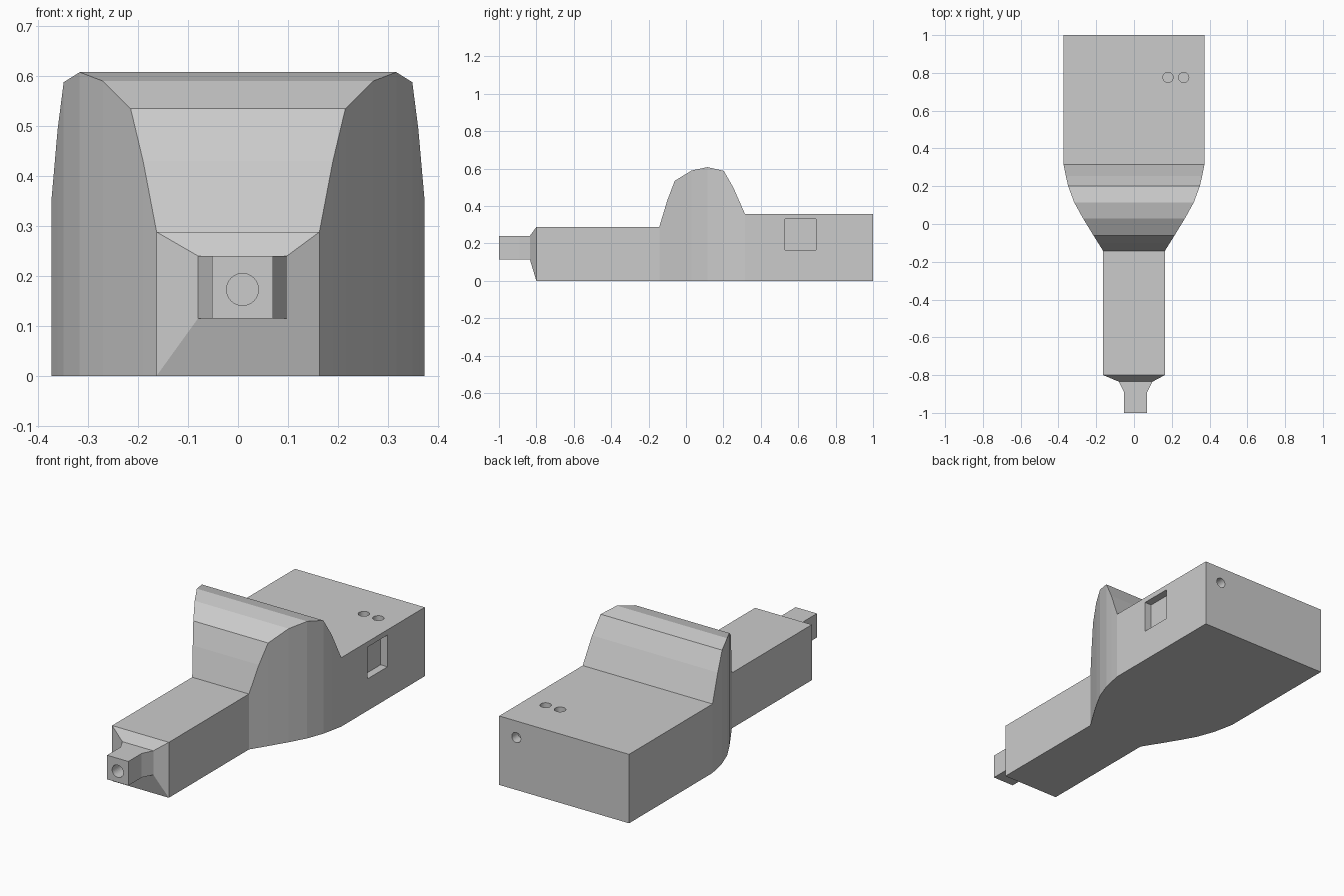
import bpy, bmesh
from mathutils import Matrix, Vector

if "Cube" in bpy.data.objects:
    bpy.data.objects.remove(bpy.data.objects["Cube"])

grey = bpy.data.materials.new("plain_grey")
grey.diffuse_color = (0.6, 0.6, 0.6, 1)
grey.use_nodes = True
grey.node_tree.nodes["Principled BSDF"].inputs["Base Color"].default_value = grey.diffuse_color


def make_object(name, bm):
    bmesh.ops.recalc_face_normals(bm, faces=bm.faces)
    mesh = bpy.data.meshes.new(name)
    bm.to_mesh(mesh)
    bm.free()
    mesh.materials.append(grey)
    obj = bpy.data.objects.new(name, mesh)
    bpy.context.collection.objects.link(obj)
    return obj


# Body: rectangular sections lofted along y (y, x_min, x_max, z_min, z_max)
sections = [
    (-1.0, -0.052, 0.07, 0.115, 0.24),
    (-0.89, -0.052, 0.07, 0.115, 0.24),
    (-0.835, -0.08, 0.098, 0.115, 0.24),
]
# Symmetric part standing on the ground (y, half width, top)
for y, w, top in [(-0.80, 0.163, 0.288), (-0.143, 0.163, 0.288),
                  (-0.10, 0.19, 0.43), (-0.06, 0.215, 0.535),
                  (0.03, 0.27, 0.59), (0.115, 0.317, 0.608),
                  (0.202, 0.349, 0.588), (0.255, 0.361, 0.495),
                  (0.315, 0.373, 0.358), (1.0, 0.373, 0.358)]:
    sections.append((y, -w, w, 0, top))

bm = bmesh.new()
rings = [[bm.verts.new(p) for p in ((a, y, c), (b, y, c), (b, y, d), (a, y, d))]
         for y, a, b, c, d in sections]
for r, s in zip(rings, rings[1:]):
    for i in range(4):
        j = (i + 1) % 4
        bm.faces.new((r[i], r[j], s[j], s[i]))
bm.faces.new(rings[0])
bm.faces.new(rings[-1])
body = make_object("housing", bm)

# Cutters: round holes (centre on surface, axis, radius, depth) and side window
bm = bmesh.new()
for centre, axis, radius, depth in [
        ((0.009, -1.0, 0.173), (0, 1, 0), 0.032, 0.08),
        ((0.275, 1.0, 0.272), (0, 1, 0), 0.026, 0.05),
        ((0.18, 0.776, 0.358), (0, 0, 1), 0.027, 0.05),
        ((0.263, 0.776, 0.358), (0, 0, 1), 0.027, 0.05)]:
    turn = Vector((0, 0, 1)).rotation_difference(Vector(axis)).to_matrix().to_4x4()
    bmesh.ops.create_cone(bm, cap_ends=True, segments=32, radius1=radius,
                          radius2=radius, depth=2 * depth,
                          matrix=Matrix.Translation(centre) @ turn)
bmesh.ops.create_cube(bm, size=1, matrix=Matrix.Translation((0.373, 0.612, 0.248))
                      @ Matrix.Diagonal((0.08, 0.165, 0.165, 1)))
cutter = make_object("hole_cutter", bm)
cutter.hide_render = True

# Cut the holes and drop the helper
mod = body.modifiers.new("holes", "BOOLEAN")
mod.operation = "DIFFERENCE"
mod.solver = "EXACT"
mod.object = cutter
bpy.context.view_layer.objects.active = body
bpy.ops.object.modifier_apply(modifier=mod.name)
bpy.data.objects.remove(cutter)
